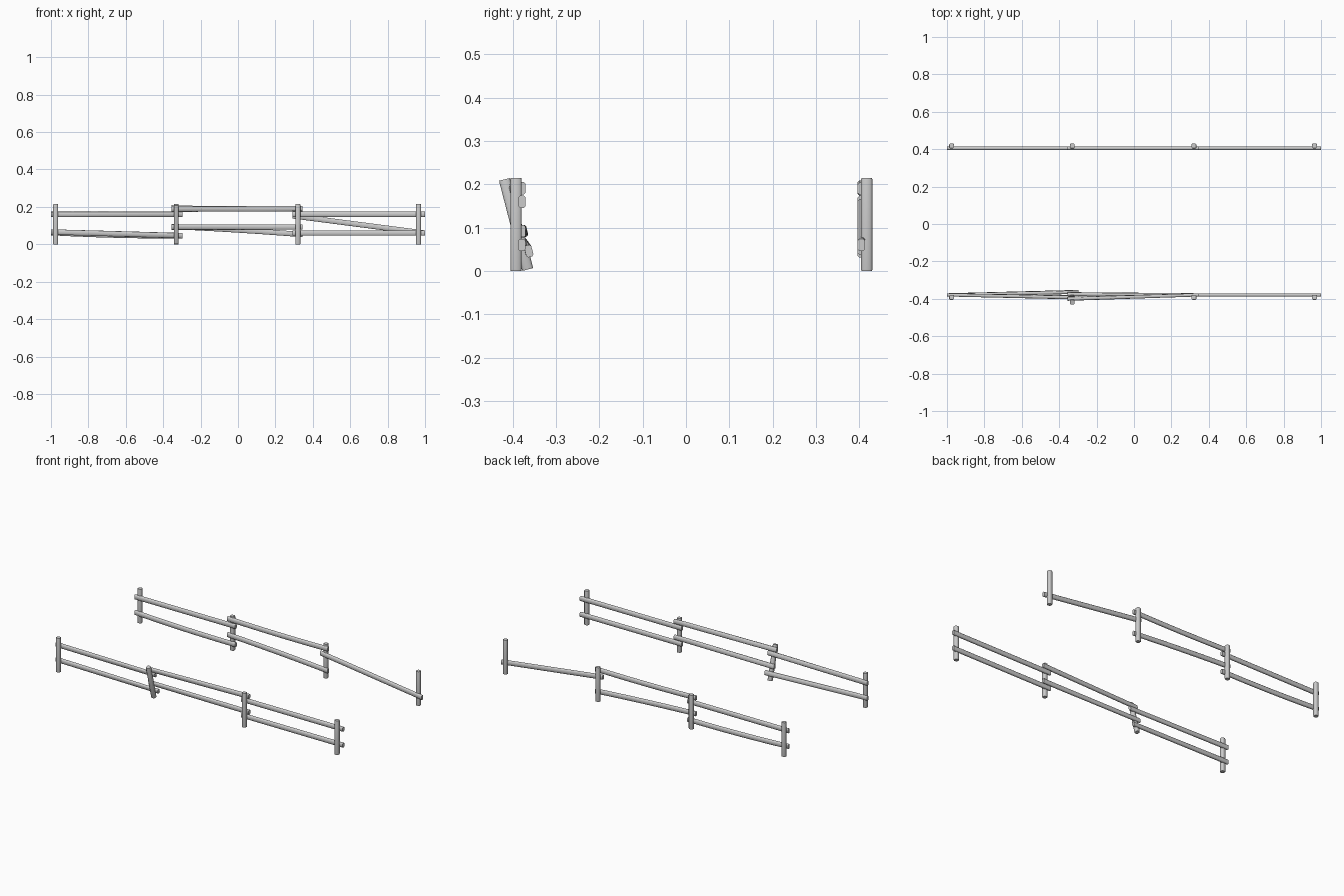
import bpy, bmesh, math
from mathutils import Vector, Matrix

if "Cube" in bpy.data.objects:
    bpy.data.objects.remove(bpy.data.objects["Cube"])

POST_X = [-0.975, -0.33, 0.32, 0.965]
POST_W, POST_H = 0.026, 0.215
LEAN = math.radians(14.5)


def profile(w, h, c):
    """Rectangle with chamfered corners, as 2D points."""
    a, b = w / 2, h / 2
    return [(a, -b + c), (a, b - c), (a - c, b), (-a + c, b),
            (-a, b - c), (-a, -b + c), (-a + c, -b), (a - c, -b)]


def loft(name, rings):
    bm = bmesh.new()
    vr = [[bm.verts.new(p) for p in r] for r in rings]
    n = len(vr[0])
    for a, b in zip(vr, vr[1:]):
        for i in range(n):
            bm.faces.new((a[i], a[(i + 1) % n], b[(i + 1) % n], b[i]))
    bm.faces.new(vr[0][::-1])
    bm.faces.new(vr[-1])
    bmesh.ops.recalc_face_normals(bm, faces=bm.faces[:])
    me = bpy.data.meshes.new(name)
    bm.to_mesh(me)
    bm.free()
    ob = bpy.data.objects.new(name, me)
    bpy.context.collection.objects.link(ob)
    return ob


def post(name, x, y, lean=0.0):
    rot = Matrix.Rotation(lean, 4, 'X')
    mid = Vector((x, y, POST_H / 2))
    rings = [[mid + rot @ Vector((px, py, z)) for px, py in profile(POST_W * s, POST_W * s, 0.005)]
             for z, s in ((-POST_H / 2, 0.95), (-POST_H / 2 + 0.004, 1),
                          (POST_H / 2 - 0.004, 1), (POST_H / 2, 0.95))]
    return loft(name, rings)


def rail(name, start, end, sag=0.0, roll0=0.0, roll1=0.0):
    rings, steps = [], 6
    for k in range(steps + 1):
        t = k / steps
        c = Vector(start).lerp(Vector(end), t)
        c.z -= 4 * sag * t * (1 - t)
        rot = Matrix.Rotation(roll0 + (roll1 - roll0) * t, 4, 'X')
        rings.append([c + rot @ Vector((0, py, pz)) for py, pz in profile(0.017, 0.028, 0.004)])
    return loft(name, rings)


# Span ends along x, each rail overshooting its posts
SPANS = [(-1.0, -0.298), (-0.355, 0.345), (0.292, 1.0)]

# Rear fence: upright posts, last span has one fallen rail
for i, x in enumerate(POST_X):
    post(f"rear_post_{i + 1}", x, 0.4175)
rear_rails = [(0, 0.16, 0.16, 0.0), (0, 0.062, 0.045, 0.005),
              (1, 0.195, 0.19, 0.004), (1, 0.095, 0.052, -0.003),
              (2, 0.152, 0.06, 0.0)]
for i, (s, z0, z1, sag) in enumerate(rear_rails):
    rail(f"rear_rail_{i + 1}", (SPANS[s][0], 0.405, z0), (SPANS[s][1], 0.405, z1), sag)

# Front fence: second post leans and carries its rails with it
FRONT_Y, RAIL_Y = -0.3925, -0.379


def lean_y(z):
    return -0.379 - (z - POST_H / 2) * math.tan(LEAN)


for i, x in enumerate(POST_X):
    post(f"front_post_{i + 1}", x, FRONT_Y, LEAN if i == 1 else 0.0)
front_rails = [(0, 0.16, 0.16), (0, 0.066, 0.046),
               (1, 0.188, 0.191), (1, 0.092, 0.092),
               (2, 0.16, 0.16), (2, 0.06, 0.06)]
for i, (s, z0, z1) in enumerate(front_rails):
    y0 = lean_y(z0) if s == 1 else RAIL_Y
    y1 = lean_y(z1) if s == 0 else RAIL_Y
    rail(f"front_rail_{i + 1}", (SPANS[s][0], y0, z0), (SPANS[s][1], y1, z1), 0.0,
         LEAN if s == 1 else 0.0, LEAN if s == 0 else 0.0)

# Soft shading with crisp ends
for ob in bpy.context.collection.objects:
    ob.select_set(True)
    bpy.context.view_layer.objects.active = ob
bpy.ops.object.shade_smooth_by_angle(angle=math.radians(50))
